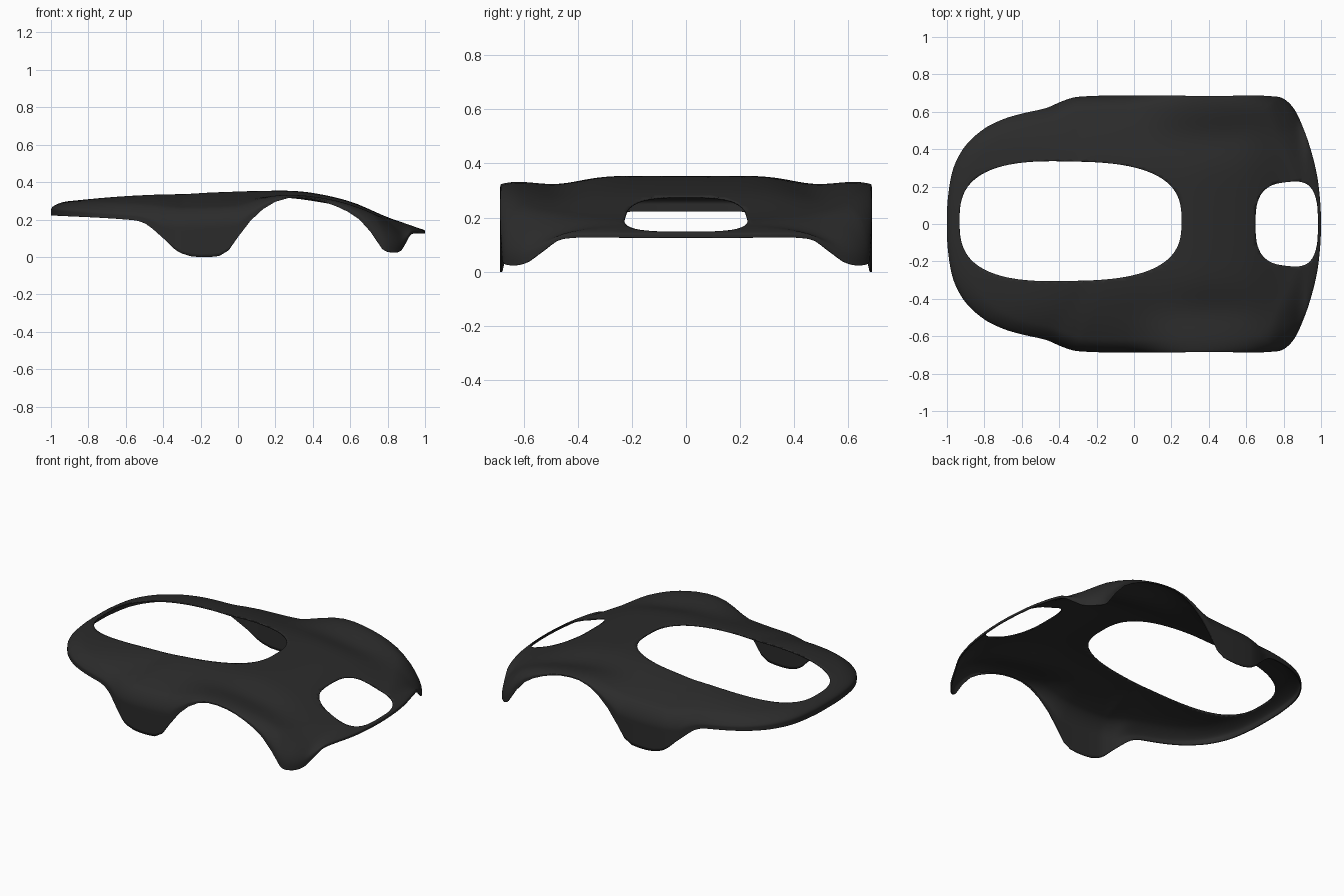
import bpy, bmesh, math
from mathutils import Vector

cube = bpy.data.objects.get("Cube")
if cube:
    bpy.data.objects.remove(cube, do_unlink=True)

# Profiles along the length: crown height, shoulder height, lower edge
CROWN = [(-1, .305), (-.6, .33), (-.2, .345), (.25, .354), (.4, .342), (.6, .299),
         (.8, .226), (.97, .17), (1, .16)]
SHOULDER = [(-1, .293), (-.8, .268), (-.6, .252), (-.3, .234), (0, .247), (.1, .288),
            (.2, .322), (.3, .329), (.45, .315), (.6, .278), (.8, .2), (.95, .164), (1, .156)]
HEM = [(-1, .222), (-.6, .2), (-.5, .18), (-.4, .1), (-.33, .035), (-.25, .003), (-.1, .005),
       (-.05, .035), (.02, .135), (.1, .228), (.2, .295), (.3, .317), (.42, .304), (.55, .26),
       (.65, .2), (.72, .12), (.77, .045), (.82, .024), (.87, .032), (.9, .078),
       (.925, .12), (1, .125)]
# Half of the plan outline, tail to nose
OUTLINE = [(-1, 0), (-.995, .14), (-.965, .3), (-.9, .42), (-.8, .51), (-.7, .56), (-.6, .59),
           (-.47, .62), (-.38, .658), (-.3, .68), (0, .688), (.4, .684), (.77, .68),
           (.845, .63), (.9, .525), (.95, .38), (.985, .22), (1, 0)]


def curve_at(table, x):
    """Smooth interpolation through a table of points."""
    x = min(max(x, table[0][0]), table[-1][0])
    i = next(k for k in range(len(table) - 1) if x <= table[k + 1][0])

    def slope(k):
        a, b = table[max(k - 1, 0)], table[min(k + 1, len(table) - 1)]
        return (b[1] - a[1]) / (b[0] - a[0])
    (x0, y0), (x1, y1) = table[i], table[i + 1]
    h = x1 - x0
    t = (x - x0) / h
    return ((1 + 2 * t) * (1 - t) ** 2 * y0 + t * (1 - t) ** 2 * h * slope(i)
            + t * t * (3 - 2 * t) * y1 + t * t * (t - 1) * h * slope(i + 1))


def smooth_outline(points, steps):
    """Closed, mirrored outline with chord-scaled tangents."""
    loop = [Vector(p) for p in points]
    loop += [Vector((p[0], -p[1])) for p in reversed(points[1:-1])]
    n, out = len(loop), []
    for i in range(n):
        a, b, c, d = (loop[(i + k) % n] for k in (-1, 0, 1, 2))
        ab, bc, cd = (b - a).length, (c - b).length, (d - c).length
        tb = (c - a) / (ab + bc) * bc
        tc = (d - b) / (bc + cd) * bc
        for k in range(steps):
            t = k / steps
            out.append(b * (1 + 2 * t) * (1 - t) ** 2 + tb * t * (1 - t) ** 2
                       + c * t * t * (3 - 2 * t) + tc * t * t * (t - 1))
    return out


def top_height(x, y, s):
    """Crowned panel with valleys beside the fenders and a rounded rim."""
    power = 2 + 4 * min(max((-.3 - x) / .6, 0), 1)
    w = max((s - .35) / .65, 0) ** power
    z = curve_at(CROWN, x) * (1 - w) + curve_at(SHOULDER, x) * w
    valley = .044 * math.exp(-((abs(y) - .49) / .13) ** 2 - ((x - .43) / .36) ** 2)
    z -= valley * (1 - w)
    # Quarter-round rim, limited by the skirt depth and wider at the nose corners
    corner = min(max((x - .5) / .3, 0), 1) * min(abs(y) / .5, 1) ** 2
    width = .1 + .06 * corner
    u = min(max((s - 1 + width) / width, 0), 1)
    gap = max(z - curve_at(HEM, x), 0)
    radius = min(.08 + .08 * corner, (.6 + .25 * corner) * gap)
    return z - radius * (1 - math.sqrt(1 - u * u))


def cockpit(co):
    half = .32 * (1 - .06 * (co.x + .34))
    return abs((co.x + .34) / .594) ** 2.8 + abs((co.y - .015) / half) ** 2.8 - 1


def nose_vent(co):
    half = .222 * (1 + .5 * (co.x - .8))
    return abs((co.x - .818) / .168) ** 3 + abs(co.y / half) ** 3 - 1


def cut_opening(bm, field):
    """Split the mesh along field = 0 and remove the inside."""
    value = {v: field(v.co) for v in bm.verts}
    new = set()
    for e in list(bm.edges):
        a, b = e.verts
        if value[a] * value[b] < 0:
            lo, hi = 0.0, 1.0
            pa, pb = a.co.copy(), b.co.copy()
            for _ in range(16):
                mid = (lo + hi) / 2
                if field(pa.lerp(pb, mid)) * value[a] > 0:
                    lo = mid
                else:
                    hi = mid
            new.add(bmesh.utils.edge_split(e, a, lo)[1])
    bmesh.ops.connect_verts(bm, verts=list(new))
    inside = [f for f in bm.faces
              if sum(value.get(v, 0) for v in f.verts) < 0]
    bmesh.ops.delete(bm, geom=inside, context='FACES')


# Body shell: concentric rings for the top, then rows down the skirt
outline = smooth_outline(OUTLINE, 6)
RINGS, SKIRT = 44, 8
bm = bmesh.new()
rows = []
for i in range(RINGS + 1):
    s = .1 + .9 * math.sin(math.pi / 2 * i / RINGS)
    rows.append([bm.verts.new((p.x * s, p.y * s, top_height(p.x * s, p.y * s, s)))
                 for p in outline])
for k in range(1, SKIRT + 1):
    t = k / SKIRT
    row = []
    for p in outline:
        high = top_height(p.x, p.y, 1)
        low = min(curve_at(HEM, p.x), high - .006)
        row.append(bm.verts.new((p.x, p.y, high + (low - high) * t)))
    rows.append(row)
for inner, outer in zip(rows, rows[1:]):
    for j in range(len(outline)):
        n = (j + 1) % len(outline)
        bm.faces.new((inner[j], inner[n], outer[n], outer[j]))

for field in (cockpit, nose_vent):
    cut_opening(bm, field)

mesh = bpy.data.meshes.new("body_shell")
bm.to_mesh(mesh)
bm.free()
shell = bpy.data.objects.new("body_shell", mesh)
bpy.context.collection.objects.link(shell)

# Thin panel thickness
solid = shell.modifiers.new("thickness", 'SOLIDIFY')
solid.thickness = .006
solid.offset = -1

# Dark plastic
mat = bpy.data.materials.new("dark_grey_plastic")
mat.use_nodes = True
colour = (.024, .024, .024, 1)
mat.diffuse_color = colour
mat.node_tree.nodes["Principled BSDF"].inputs["Base Color"].default_value = colour
mesh.materials.append(mat)

bpy.ops.object.select_all(action='DESELECT')
shell.select_set(True)
bpy.context.view_layer.objects.active = shell
bpy.ops.object.shade_smooth_by_angle(angle=math.radians(60))
